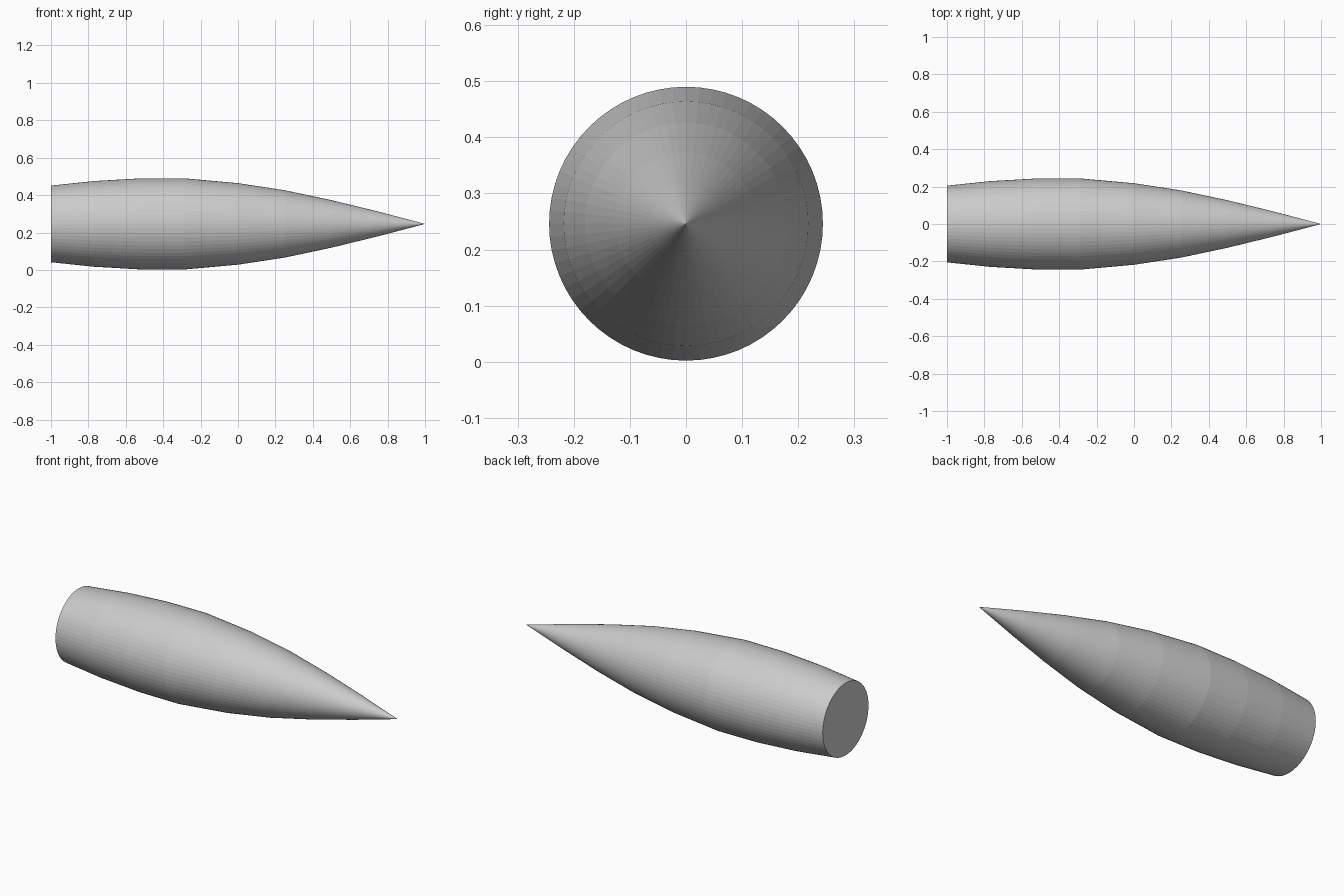
import bpy, bmesh, math

if "Cube" in bpy.data.objects:
    bpy.data.objects.remove(bpy.data.objects["Cube"])

SEGMENTS = 64
CENTRE_Z = 0.246
# Profile from flat tail to the last ring before the tip: (x, radius)
PROFILE = [(-1.0, 0.205), (-0.77, 0.229), (-0.53, 0.243), (-0.29, 0.244),
           (0.0, 0.218), (0.25, 0.180), (0.5, 0.127), (0.75, 0.066)]

bm = bmesh.new()


def ring(x, r):
    return [bm.verts.new((x, r * math.cos(a), CENTRE_Z + r * math.sin(a)))
            for a in (math.tau * i / SEGMENTS for i in range(SEGMENTS))]


# Tapered side
rings = [ring(x, r) for x, r in PROFILE]
for a, b in zip(rings, rings[1:]):
    for i in range(SEGMENTS):
        j = (i + 1) % SEGMENTS
        bm.faces.new((a[i], a[j], b[j], b[i]))

# Pointed nose
tip = bm.verts.new((1.0, 0, CENTRE_Z))
for i in range(SEGMENTS):
    bm.faces.new((rings[-1][i], rings[-1][(i + 1) % SEGMENTS], tip))

# Flat tail
bm.faces.new(rings[0][::-1])
bmesh.ops.recalc_face_normals(bm, faces=bm.faces[:])

mesh = bpy.data.meshes.new("tapered_body")
bm.to_mesh(mesh)
bm.free()
bpy.context.collection.objects.link(bpy.data.objects.new("tapered_body", mesh))
